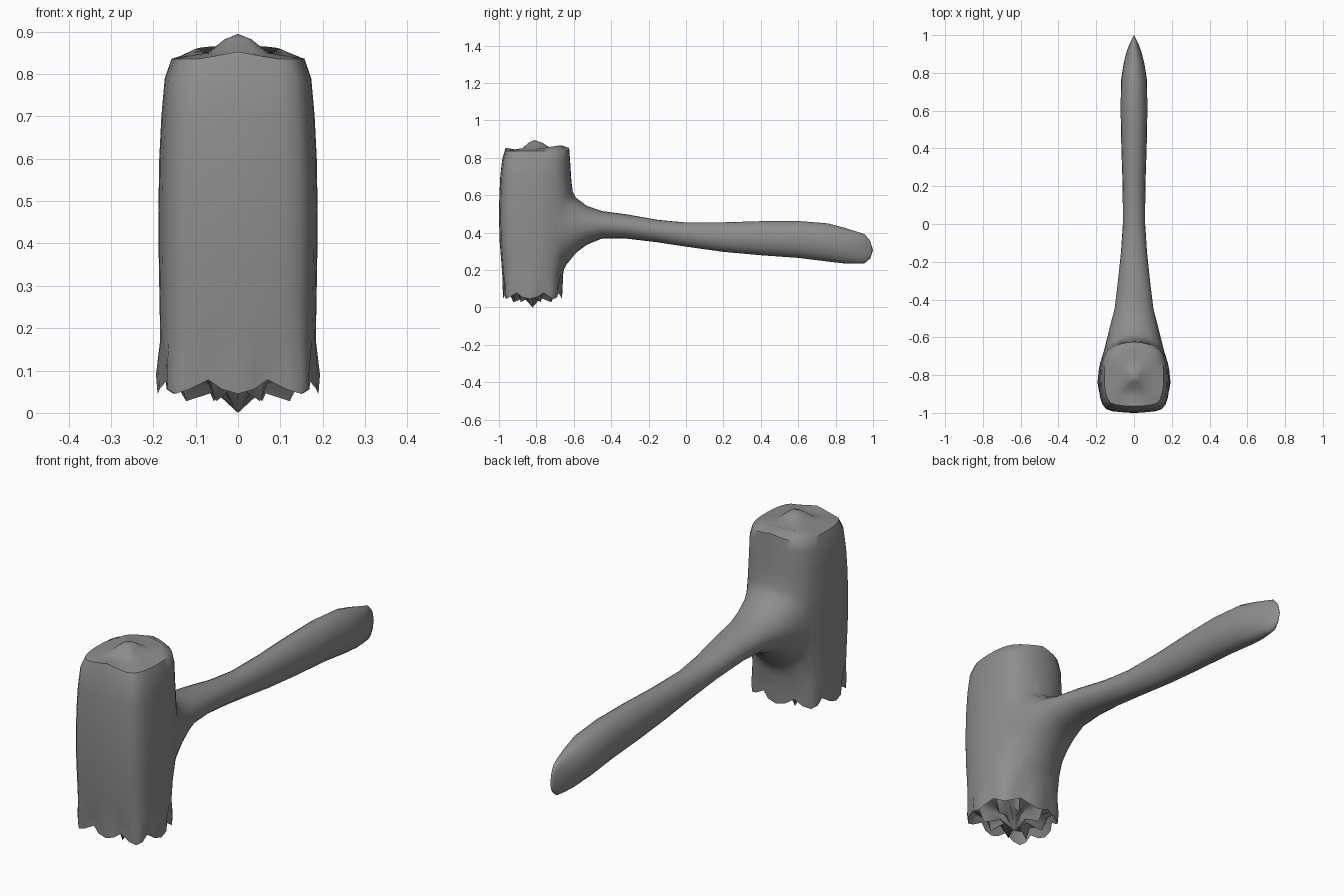
import bpy, bmesh
from math import cos, sin, pi, radians
from mathutils import Vector

if "Cube" in bpy.data.objects:
    bpy.data.objects.remove(bpy.data.objects["Cube"])

grey = bpy.data.materials.new("dark_grey")
grey.diffuse_color = (.27, .27, .27, 1)
grey.use_nodes = True
grey.node_tree.nodes["Principled BSDF"].inputs["Base Color"].default_value = grey.diffuse_color


def loft(name, rings, start, end):
    """Skin equal-length rings and fan both ends to a centre point."""
    bm = bmesh.new()
    vs = [[bm.verts.new(p) for p in r] for r in rings]
    n = len(vs[0])
    for a, b in zip(vs, vs[1:]):
        for i in range(n):
            j = (i + 1) % n
            bm.faces.new((a[i], a[j], b[j], b[i]))
    for ring, tip in ((vs[0], start), (vs[-1], end)):
        c = bm.verts.new(tip)
        for i in range(n):
            bm.faces.new((ring[i], ring[(i + 1) % n], c))
    bmesh.ops.recalc_face_normals(bm, faces=bm.faces)
    me = bpy.data.meshes.new(name)
    bm.to_mesh(me)
    bm.free()
    me.materials.append(grey)
    ob = bpy.data.objects.new(name, me)
    bpy.context.collection.objects.link(ob)
    return ob


# Head cross-section: flat front, rounded back, unit x and y in 0..1
half = [(0, 0), (.40, .012), (.78, .05), (.95, .2), (1, .45),
        (.96, .70), (.80, .87), (.45, .97), (0, 1)]
base = half + [(-x, y) for x, y in half[-2:0:-1]]
section = []
for i, p in enumerate(base):
    q = base[(i + 1) % len(base)]
    a, d = base[i - 1], base[(i + 2) % len(base)]
    section.append(p)
    section.append(tuple((9 * (p[k] + q[k]) - a[k] - d[k]) / 16 for k in (0, 1)))
MID = -0.82


def ring(z, w, front, back):
    return [Vector((x * w, front + y * (back - front), z)) for x, y in section]


def shaped(r, zs, scales):
    """Scale a ring about its axis and set heights by a four-step pattern."""
    return [Vector((p.x * scales[i % 4], MID + (p.y - MID) * scales[i % 4], zs[i % 4]))
            for i, p in enumerate(r)]


# Torn lower rim: centre spike, inner spikes, outer teeth
rim = ring(.06, .188, -.975, -.665)
rings = [shaped(rim, (.065, .055, .05, .055), (.28, .3, .3, .3)),
         shaped(rim, (.085, .07, .028, .07), (.58, .62, .68, .62)),
         shaped(rim, (.10, .10, .10, .10), (.88, .88, .82, .88)),
         shaped(rim, (.045, .056, .078, .056), (1.01, 1.0, .93, 1.0)),
         shaped(rim, (.09, .10, .12, .10), (1.03, 1.01, .95, 1.01))]

# Bulging column, z / half width / front / back
for s in [(.17, .184, -.982, -.66), (.25, .185, -.988, -.645), (.35, .187, -.996, -.625),
          (.48, .188, -1.0, -.61), (.60, .186, -.998, -.608), (.70, .181, -.993, -.614),
          (.79, .173, -.983, -.62)]:
    rings.append(ring(*s))

# Uneven top with a central peak and a rear ridge
top = ring(.836, .157, -.965, -.625)
for p in top:
    p.z += .017 * max(0, 1 - abs(p.x) / .09)
rings.append(top)
for s, z, ridge in ((.72, .845, .022), (.45, .851, 0), (.2, .882, 0)):
    rings.append([Vector((p.x * s, MID + .01 + (p.y - MID) * s,
                          z + ridge * max(0, (p.y - MID) / .195))) for p in top])
head = loft("mallet", rings, (0, MID, 0), (0, -.81, .895))

# Handle stations: y, bottom z, top z, half width
stations = [(-.74, .13, .76, .160), (-.68, .17, .70, .160), (-.64, .225, .645, .158),
            (-.59, .295, .58, .143), (-.53, .335, .543, .124), (-.45, .368, .515, .103),
            (-.32, .368, .498, .087), (-.15, .348, .468, .069), (0, .325, .454, .059),
            (.2, .297, .455, .060), (.4, .279, .461, .067), (.6, .265, .462, .071),
            (.76, .245, .449, .069), (.85, .235, .425, .055), (.91, .234, .406, .040),
            (.955, .236, .392, .023), (.985, .262, .358, .008)]
M = 20
handle = loft("handle_cutter",
              [[(w * cos(2 * pi * k / M), y,
                 (lo + hi) / 2 + (hi - lo) / 2 * sin(2 * pi * k / M))
                for k in range(M)] for y, lo, hi, w in stations],
              (0, -.76, .44), (0, 1.0, .305))

# Fuse handle into head
mod = head.modifiers.new("fuse", 'BOOLEAN')
mod.operation = 'UNION'
mod.solver = 'EXACT'
mod.object = handle
bpy.ops.object.select_all(action='DESELECT')
bpy.context.view_layer.objects.active = head
head.select_set(True)
bpy.ops.object.modifier_apply(modifier=mod.name)
bpy.data.objects.remove(handle)

# Soften the joint
bm = bmesh.new()
bm.from_mesh(head.data)
bmesh.ops.remove_doubles(bm, verts=bm.verts, dist=.004)
bmesh.ops.triangulate(bm, faces=[f for f in bm.faces if len(f.verts) > 4])
joint = [v for v in bm.verts if -.74 < v.co.y < -.56 and .15 < v.co.z < .72]
for _ in range(3):
    bmesh.ops.smooth_vert(bm, verts=joint, factor=.4,
                          use_axis_x=True, use_axis_y=True, use_axis_z=True)
bm.to_mesh(head.data)
bm.free()
bpy.ops.object.shade_smooth_by_angle(angle=radians(50))
